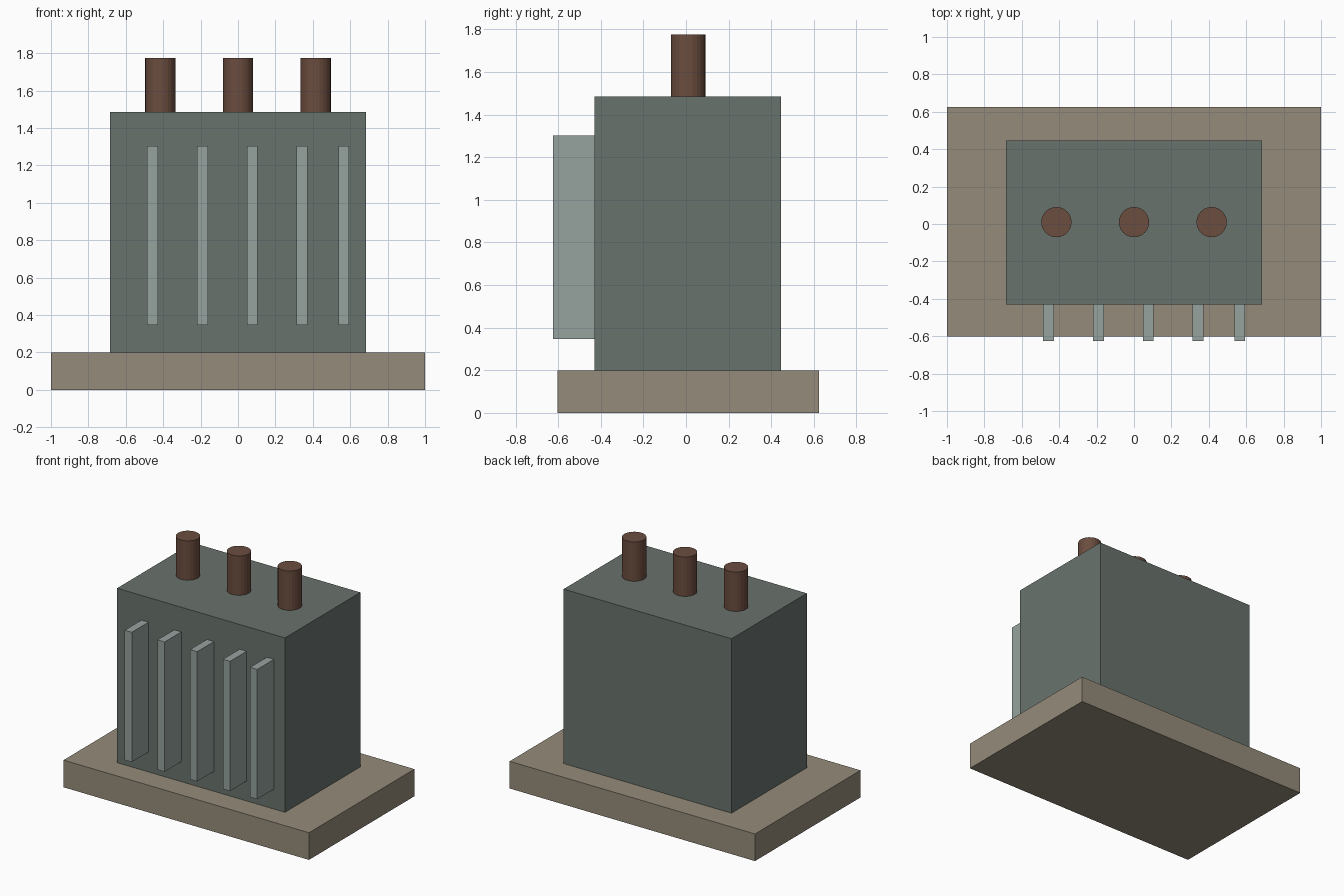
import bpy

cube = bpy.data.objects.get("Cube")
if cube:
    bpy.data.objects.remove(cube, do_unlink=True)


def material(name, rgb):
    mat = bpy.data.materials.new(name)
    mat.use_nodes = True
    mat.diffuse_color = (*rgb, 1)
    mat.node_tree.nodes["Principled BSDF"].inputs["Base Color"].default_value = (*rgb, 1)
    return mat


def box(name, low, high, mat):
    """Box spanning two opposite corners."""
    centre = [(a + b) / 2 for a, b in zip(low, high)]
    bpy.ops.mesh.primitive_cube_add(size=1, location=centre)
    obj = bpy.context.object
    obj.name = name
    obj.scale = [b - a for a, b in zip(low, high)]
    bpy.ops.object.transform_apply(location=False, rotation=False, scale=True)
    obj.data.materials.append(mat)
    return obj


def post(name, x, y, bottom, top, radius, mat):
    """Upright flat-sided cylinder."""
    bpy.ops.mesh.primitive_cylinder_add(
        vertices=24, radius=radius, depth=top - bottom,
        location=(x, y, (bottom + top) / 2))
    obj = bpy.context.object
    obj.name = name
    obj.data.materials.append(mat)
    return obj


stone = material("warm grey stone", (0.30, 0.26, 0.195))
steel = material("dark green grey", (0.141, 0.171, 0.153))
pale = material("pale grey green", (0.305, 0.362, 0.347))
copper = material("brown copper", (0.147, 0.074, 0.05))

BASE_TOP, TANK_TOP, TANK_FRONT = 0.2, 1.485, -0.43

# Base slab and tank
box("base_slab", (-1, -0.602, 0), (1, 0.625, BASE_TOP), stone)
box("tank", (-0.684, TANK_FRONT, BASE_TOP), (0.684, 0.447, TANK_TOP), steel)

# Cooling fins on the front face, the last one set closer
for i, x in enumerate((-0.457, -0.19, 0.076, 0.343, 0.565), 1):
    box(f"cooling_fin_{i}", (x - 0.029, -0.625, 0.347),
        (x + 0.029, TANK_FRONT, 1.303), pale)

# Terminal posts on the tank top
for side, x in (("right", -0.415), ("middle", 0), ("left", 0.415)):
    post(f"terminal_post_{side}", x, 0.01, TANK_TOP, 1.775, 0.081, copper)
